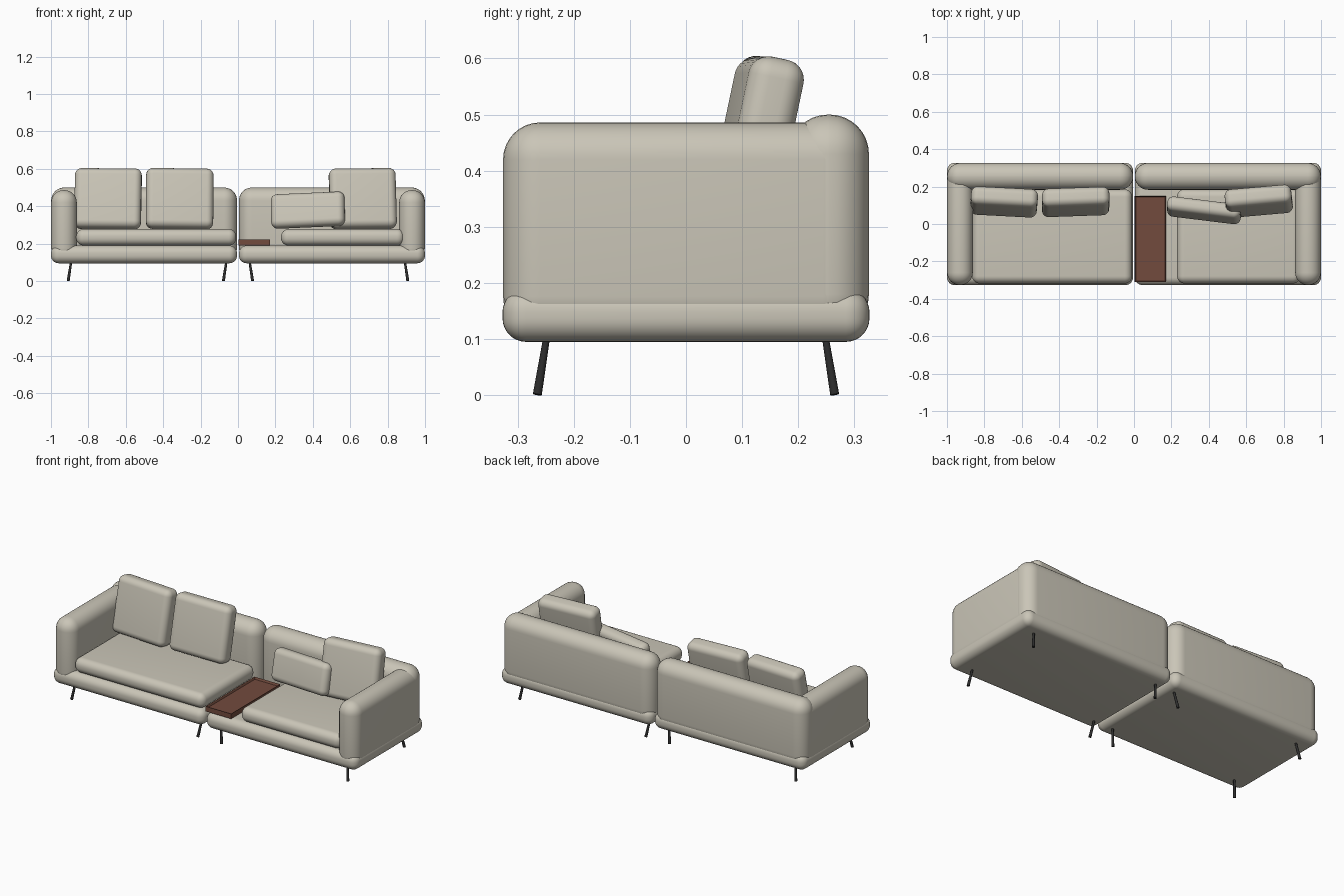
import bpy, bmesh
from math import radians
from mathutils import Vector

cube = bpy.data.objects.get("Cube")
if cube:
    bpy.data.objects.remove(cube, do_unlink=True)


def material(name, rgb):
    m = bpy.data.materials.new(name)
    m.use_nodes = True
    m.diffuse_color = (*rgb, 1)
    m.node_tree.nodes["Principled BSDF"].inputs["Base Color"].default_value = (*rgb, 1)
    return m


fabric = material("beige fabric", (0.59, 0.56, 0.475))
wood = material("brown wood", (0.17, 0.07, 0.047))
metal = material("black metal", (0.025, 0.025, 0.025))


def finish(bm, name, mat, smooth=True):
    mesh = bpy.data.meshes.new(name)
    bm.to_mesh(mesh)
    bm.free()
    mesh.materials.append(mat)
    ob = bpy.data.objects.new(name, mesh)
    bpy.context.collection.objects.link(ob)
    if smooth:
        bpy.ops.object.select_all(action='DESELECT')
        ob.select_set(True)
        bpy.context.view_layer.objects.active = ob
        bpy.ops.object.shade_smooth_by_angle(angle=radians(35))
    return ob


def box_mesh(size):
    bm = bmesh.new()
    bmesh.ops.create_cube(bm, size=1)
    bmesh.ops.scale(bm, vec=size, verts=bm.verts)
    return bm


def soft_box(name, lo, hi, radius):
    """Upholstered block between two corners, all edges rounded."""
    lo, hi = Vector(lo), Vector(hi)
    ob = cushion(name, (lo + hi) / 2, hi - lo, radius)
    return ob


def cushion(name, centre, size, radius, tilt=0, roll=0, yaw=0):
    bm = box_mesh(size)
    bmesh.ops.bevel(bm, geom=list(bm.edges), offset=radius, segments=8,
                    profile=0.5, affect='EDGES')
    ob = finish(bm, name, fabric)
    ob.location = centre
    ob.rotation_euler = [radians(a) for a in (tilt, roll, yaw)]
    return ob


def leg(name, top, foot):
    """Slim round leg leaning from top to foot."""
    top, foot = Vector(top), Vector(foot)
    axis = top - foot
    bm = bmesh.new()
    bmesh.ops.create_cone(bm, cap_ends=True, segments=16, radius1=0.008,
                          radius2=0.006, depth=axis.length)
    ob = finish(bm, name, metal)
    ob.location = (top + foot) / 2
    ob.rotation_euler = axis.to_track_quat('Z', 'Y').to_euler()


# Two mirrored modules: base, arm, back and legs
for side, s in (("right", -1), ("left", 1)):
    def block(name, x0, x1, y0, y1, z0, z1, r):
        xs = sorted((s * x0, s * x1))
        soft_box(f"{side}_{name}", (xs[0], y0, z0), (xs[1], y1, z1), r)

    block("base", 0.005, 1.0, -0.327, 0.327, 0.095, 0.19, 0.042)
    block("arm", 0.862, 0.999, -0.326, 0.31, 0.11, 0.486, 0.066)
    block("back", 0.005, 0.999, 0.183, 0.326, 0.11, 0.5, 0.07)
    for end, t in (("front", -1), ("rear", 1)):
        for place, x in (("inner", 0.062), ("outer", 0.892)):
            leg(f"{side}_{end}_{place}_leg", (s * x, t * 0.248, 0.105),
                (s * (x + 0.016), t * 0.265, 0.001))

# Seat cushions
soft_box("right_seat_cushion", (-0.865, -0.318, 0.19), (-0.01, 0.185, 0.278), 0.04)
soft_box("left_seat_cushion", (0.23, -0.318, 0.19), (0.89, 0.185, 0.278), 0.04)

# Loose back cushions and lumbar pillow
cushion("outer_back_cushion", (-0.695, 0.118, 0.44), (0.357, 0.1, 0.325), 0.036, -12, 0.5, -3)
cushion("middle_back_cushion", (-0.312, 0.118, 0.44), (0.36, 0.1, 0.325), 0.036, -12, 0.8, 2)
cushion("left_back_cushion", (0.667, 0.122, 0.44), (0.357, 0.1, 0.325), 0.036, -12, -0.5, 5)
cushion("lumbar_pillow", (0.374, 0.073, 0.379), (0.396, 0.08, 0.185), 0.034, -14, -2.5, -7)

# Wooden tray with a raised rim
bm = box_mesh((0.168, 0.46, 0.03))
bm.normal_update()
top = [f for f in bm.faces if f.normal.z > 0.9]
bmesh.ops.inset_region(bm, faces=top, thickness=0.008)
bmesh.ops.translate(bm, vec=(0, 0, -0.012), verts=top[0].verts)
tray = finish(bm, "side_tray", wood, smooth=False)
tray.location = (0.088, -0.08, 0.206)
